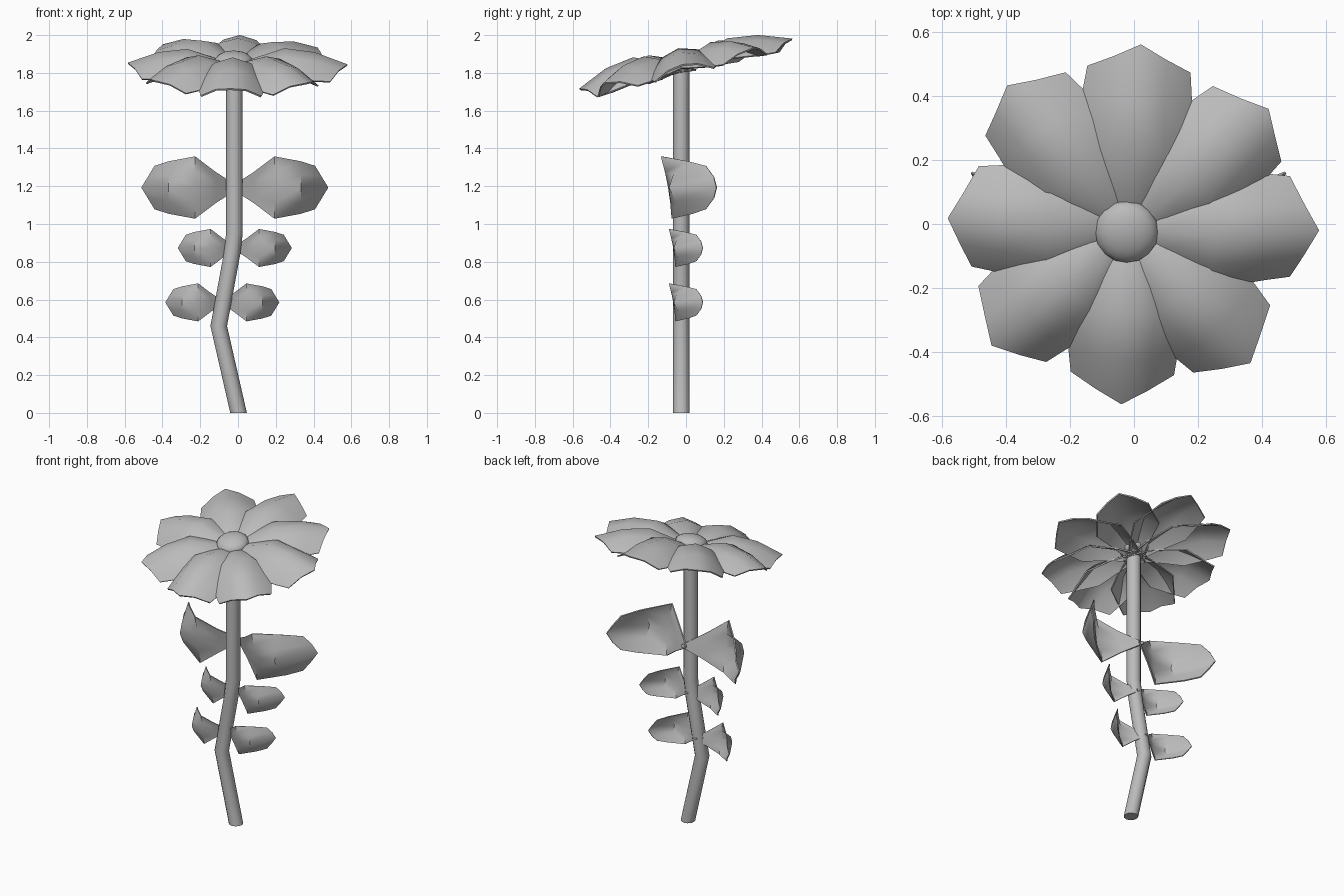
import bpy, bmesh
from math import cos, sin, pi, radians
from mathutils import Matrix

if "Cube" in bpy.data.objects:
    bpy.data.objects.remove(bpy.data.objects["Cube"])

grey = bpy.data.materials.new("plain_grey")
grey.use_nodes = True
grey.diffuse_color = (0.5, 0.5, 0.5, 1)
grey.node_tree.nodes["Principled BSDF"].inputs["Base Color"].default_value = (0.5, 0.5, 0.5, 1)


def finish(name, bm, angle=50):
    """Turn a bmesh into a smooth-shaded object."""
    bmesh.ops.recalc_face_normals(bm, faces=bm.faces)
    mesh = bpy.data.meshes.new(name)
    bm.to_mesh(mesh)
    bm.free()
    mesh.materials.append(grey)
    obj = bpy.data.objects.new(name, mesh)
    bpy.context.collection.objects.link(obj)
    bpy.ops.object.select_all(action="DESELECT")
    obj.select_set(True)
    bpy.context.view_layer.objects.active = obj
    bpy.ops.object.shade_smooth_by_angle(angle=radians(angle))
    return obj


def blade(name, stations, drop, matrix, lean=0.0):
    """Domed blade: stations are (length, half width, ridge height, edge height).
    The last station is pulled back by drop at its corners to form a point.
    The lean twists the blade and fades out toward the tip."""
    bm = bmesh.new()
    rows = []
    tip = stations[-1][0]
    for r, half, ridge, edge in stations:
        back = drop if r == tip else 0
        twist = lean * half * (1 - r / tip)
        rows.append([
            bm.verts.new((r - back * abs(t), half * t,
                          edge + (ridge - edge) * (1 - t * t) + twist * t))
            for t in (-1, -0.5, 0, 0.5, 1)])
    for a, b in zip(rows, rows[1:]):
        for k in range(len(a) - 1):
            bm.faces.new((a[k], a[k + 1], b[k + 1], b[k]))
    bmesh.ops.recalc_face_normals(bm, faces=bm.faces)
    bmesh.ops.solidify(bm, geom=bm.faces[:], thickness=0.008)
    bmesh.ops.transform(bm, matrix=matrix, verts=bm.verts)
    return finish(name, bm)


# Bent stem from horizontal rings
STEM_Y = -0.025
bm = bmesh.new()
sides, radius = 12, 0.044
rings = []
for x, z in ((0.003, 0), (-0.102, 0.46), (-0.032, 0.84), (-0.019, 0.95), (-0.019, 1.83)):
    rings.append([bm.verts.new((x + radius * cos(2 * pi * k / sides),
                                STEM_Y + radius * sin(2 * pi * k / sides), z))
                  for k in range(sides)])
for a, b in zip(rings, rings[1:]):
    for k in range(sides):
        n = (k + 1) % sides
        bm.faces.new((a[k], a[n], b[n], b[k]))
bm.faces.new(rings[0])
bm.faces.new(rings[-1])
finish("stem", bm)

# Leaf pairs: grow from the back of the stem, bulge forward, tips curl back
LEAF = [(-0.02, 0.005, 0.07, 0.07), (0.1, 0.082, -0.01, -0.01), (0.21, 0.165, -0.07, -0.08),
        (0.35, 0.139, -0.065, 0.05), (0.495, 0.115, 0.185, 0.13)]
pairs = {"upper": (-0.017, 1.193, 1.0), "middle": (-0.017, 0.873, 0.61),
         "lower": (-0.083, 0.585, 0.61)}
for level, (x, z, size) in pairs.items():
    for side, label in ((1, "left"), (-1, "right")):
        # length runs sideways, width runs up, height runs back
        axes = Matrix(((side, 0, 0, 0), (0, 0, 1, 0), (0, 1, 0, 0), (0, 0, 0, 1)))
        place = Matrix.Translation((x, STEM_Y, z)) @ Matrix.Scale(size, 4) @ axes
        blade(f"{level}_leaf_{label}", LEAF, 0.07, place, lean=-0.3)

# Tilted flower head: broad domed petals whose edges tuck under their neighbours
HEAD = Matrix.Translation((-0.02, -0.02, 1.845)) @ Matrix.Rotation(radians(13.2), 4, "X")
PETAL = [(-0.07, 0.01, -0.035, -0.035), (0.1, 0.11, 0.03, -0.015), (0.26, 0.195, 0.08, -0.025),
         (0.42, 0.172, 0.06, -0.045), (0.59, 0.162, 0.0, -0.05)]

# Petals: direction in degrees, length and height of the dome
petals = ((0, 0.6, 1.1), (41.5, 0.59, 1), (86, 0.6, 1), (129, 0.6, 1),
          (176, 0.565, 1), (221, 0.565, 1.1), (268, 0.56, 1.2), (312, 0.575, 1.1))
for i, (angle, length, dome) in enumerate(petals):
    turn = Matrix.Rotation(radians(angle), 4, "Z")
    blade(f"petal_{i + 1}", PETAL, 0.09,
          HEAD @ turn @ Matrix.Diagonal((length / 0.59, 1, dome, 1)))

# Flower centre, a shallow button
bm = bmesh.new()
bmesh.ops.create_uvsphere(bm, u_segments=16, v_segments=10, radius=0.1)
button = Matrix.Translation((-0.003, 0, 0.02)) @ Matrix.Diagonal((1, 1, 0.5, 1))
bmesh.ops.transform(bm, matrix=HEAD @ button, verts=bm.verts)
finish("flower_centre", bm, 60)
